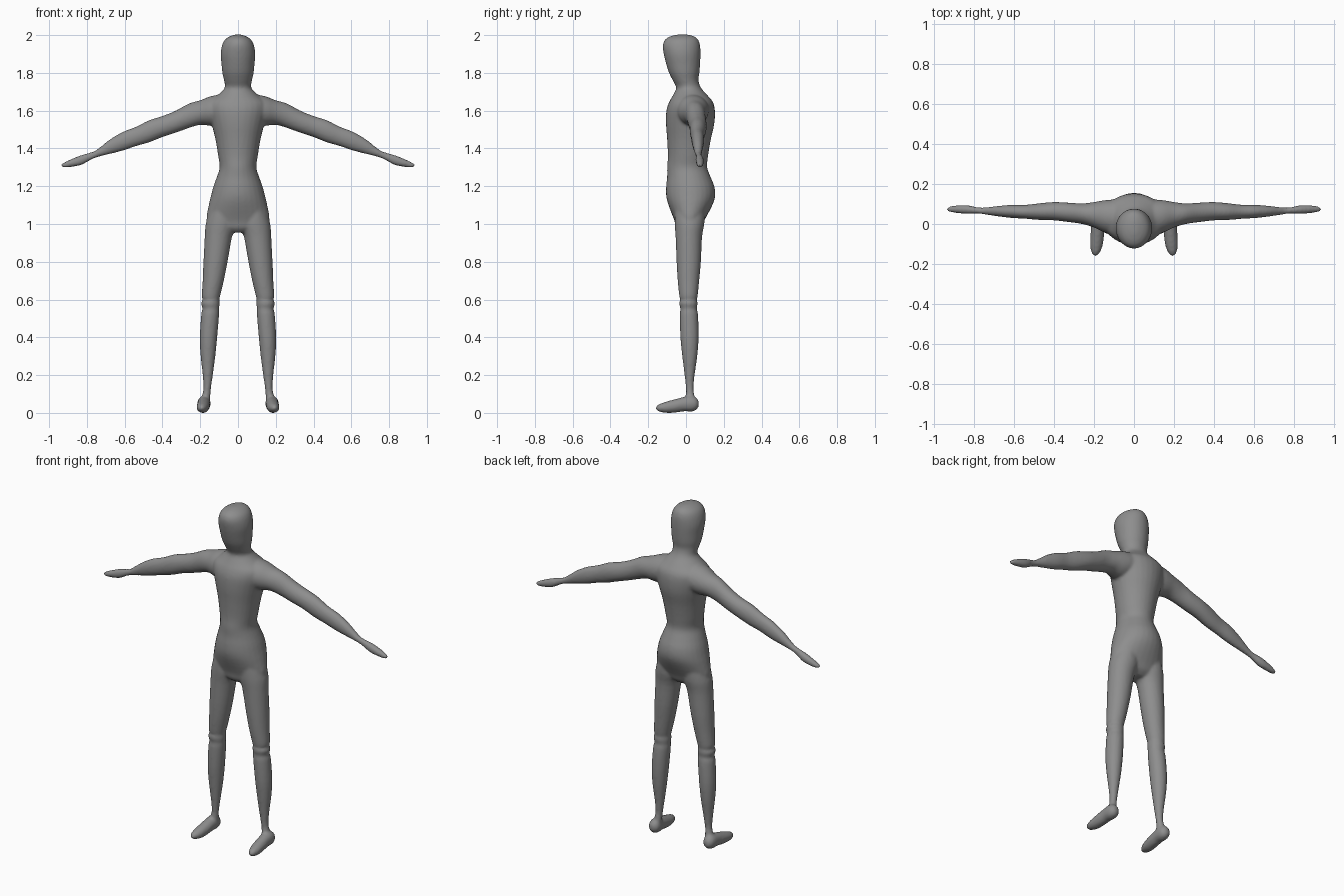
import bpy, bmesh, math
from mathutils import Vector

grey = bpy.data.materials.new("body_grey")
grey.diffuse_color = (0.27, 0.27, 0.27, 1)

bm = bmesh.new()
SIDES = 28


def smooth_rows(rows, steps=3):
    """Curve interpolation between the given cross-sections."""
    out = []
    for i in range(len(rows) - 1):
        a, b, c, d = (rows[max(0, min(len(rows) - 1, i + k))] for k in (-1, 0, 1, 2))
        for s in range(steps):
            t = s / steps
            out.append([0.5 * (2 * q + (r - p) * t + (2 * p - 5 * q + 4 * r - u) * t * t
                               + (3 * q - p - 3 * r + u) * t ** 3)
                        for p, q, r, u in zip(a, b, c, d)])
    return out + [rows[-1]]


def loft(rows, axis, side=1):
    """Skin ellipses. Row = position on axis, then low/high of the two other axes."""
    others = [i for i in range(3) if i != axis]
    rings = []
    for pos, lo1, hi1, lo2, hi2 in smooth_rows(rows):
        ring = []
        for k in range(SIDES):
            a = 2 * math.pi * k / SIDES
            p = Vector((0, 0, 0))
            p[axis] = pos
            p[others[0]] = (lo1 + hi1) / 2 + (hi1 - lo1) / 2 * math.cos(a)
            p[others[1]] = (lo2 + hi2) / 2 + (hi2 - lo2) / 2 * math.sin(a)
            p.x *= side
            ring.append(bm.verts.new(p))
        rings.append(ring)
    for r, q in zip(rings, rings[1:]):
        for k in range(SIDES):
            n = (k + 1) % SIDES
            bm.faces.new((r[k], r[n], q[n], q[k]))
    bm.faces.new(rings[0])
    bm.faces.new(rings[-1])


# Torso, neck and head: z, half width, front y, back y
trunk = [(0.955, .07, -.03, .05), (0.98, .13, -.052, .08), (1.02, .167, -.062, .098),
         (1.10, .155, -.093, .14), (1.15, .143, -.105, .155), (1.20, .13, -.105, .15),
         (1.25, .112, -.10, .13), (1.30, .097, -.10, .112), (1.36, .105, -.096, .117),
         (1.45, .12, -.10, .132), (1.53, .14, -.106, .15), (1.60, .158, -.104, .153),
         (1.645, .155, -.09, .143), (1.68, .11, -.07, .115), (1.72, .071, -.052, .08),
         (1.76, .074, -.07, .066), (1.80, .083, -.09, .071), (1.85, .088, -.106, .075),
         (1.90, .092, -.118, .077), (1.945, .085, -.123, .075), (1.975, .07, -.112, .065),
         (1.993, .045, -.085, .045), (2.003, .015, -.045, .01)]
loft([(z, -w, w, f, b) for z, w, f, b in trunk], 2)

# Leg with knee band: z, inner x, outer x, front y, back y
leg = [(1.07, .02, .15, -.06, .10), (1.0, .008, .171, -.06, .097), (0.93, .032, .176, -.055, .085),
       (0.80, .055, .183, -.05, .079), (0.70, .075, .187, -.044, .07), (0.62, .094, .192, -.036, .062),
       (0.60, .099, .187, -.032, .058), (0.58, .097, .195, -.036, .062), (0.55, .10, .188, -.03, .058),
       (0.52, .10, .195, -.033, .064), (0.40, .11, .202, -.03, .067), (0.30, .12, .198, -.02, .06),
       (0.20, .133, .187, -.008, .046), (0.12, .144, .184, 0, .04), (0.04, .148, .204, -.005, .055)]
# Foot: y, inner x, outer x, bottom z, top z
foot = [(.068, .170, .192, .035, .06), (.055, .152, .207, .016, .08), (.03, .145, .215, .007, .09),
        (-.01, .147, .215, .008, .085), (-.06, .15, .218, .001, .072), (-.11, .157, .219, 0, .058),
        (-.145, .172, .212, .008, .045), (-.16, .185, .2, .018, .032)]
# Arm and hand: x, front y, back y, bottom z, top z
arm = [(.06, -.06, .125, 1.53, 1.69), (.14, -.045, .12, 1.52, 1.678), (.20, -.018, .11, 1.525, 1.655),
       (.26, 0, .103, 1.508, 1.638), (.33, .01, .107, 1.483, 1.60), (.40, .018, .11, 1.46, 1.572),
       (.47, .02, .104, 1.432, 1.55), (.54, .026, .096, 1.412, 1.515), (.61, .03, .096, 1.388, 1.488),
       (.68, .038, .09, 1.37, 1.447), (.75, .048, .083, 1.352, 1.392), (.785, .052, .084, 1.336, 1.378),
       (.83, .05, .094, 1.312, 1.365), (.88, .054, .094, 1.302, 1.345), (.92, .06, .088, 1.298, 1.326),
       (.936, .067, .08, 1.304, 1.316)]
for side in (-1, 1):
    loft(leg, 2, side)
    loft(foot, 1, side)
    loft(arm, 0, side)

bmesh.ops.recalc_face_normals(bm, faces=bm.faces)
mesh = bpy.data.meshes.new("body")
bm.to_mesh(mesh)
bm.free()
mesh.materials.append(grey)
body = bpy.data.objects.new("body", mesh)
bpy.context.collection.objects.link(body)

# Fuse the parts into one skin and soften the joints
fuse = body.modifiers.new("fuse", 'REMESH')
fuse.mode = 'VOXEL'
fuse.voxel_size = 0.008
fuse.use_smooth_shade = True
soften = body.modifiers.new("soften", 'SMOOTH')
soften.factor = 0.5
soften.iterations = 5
